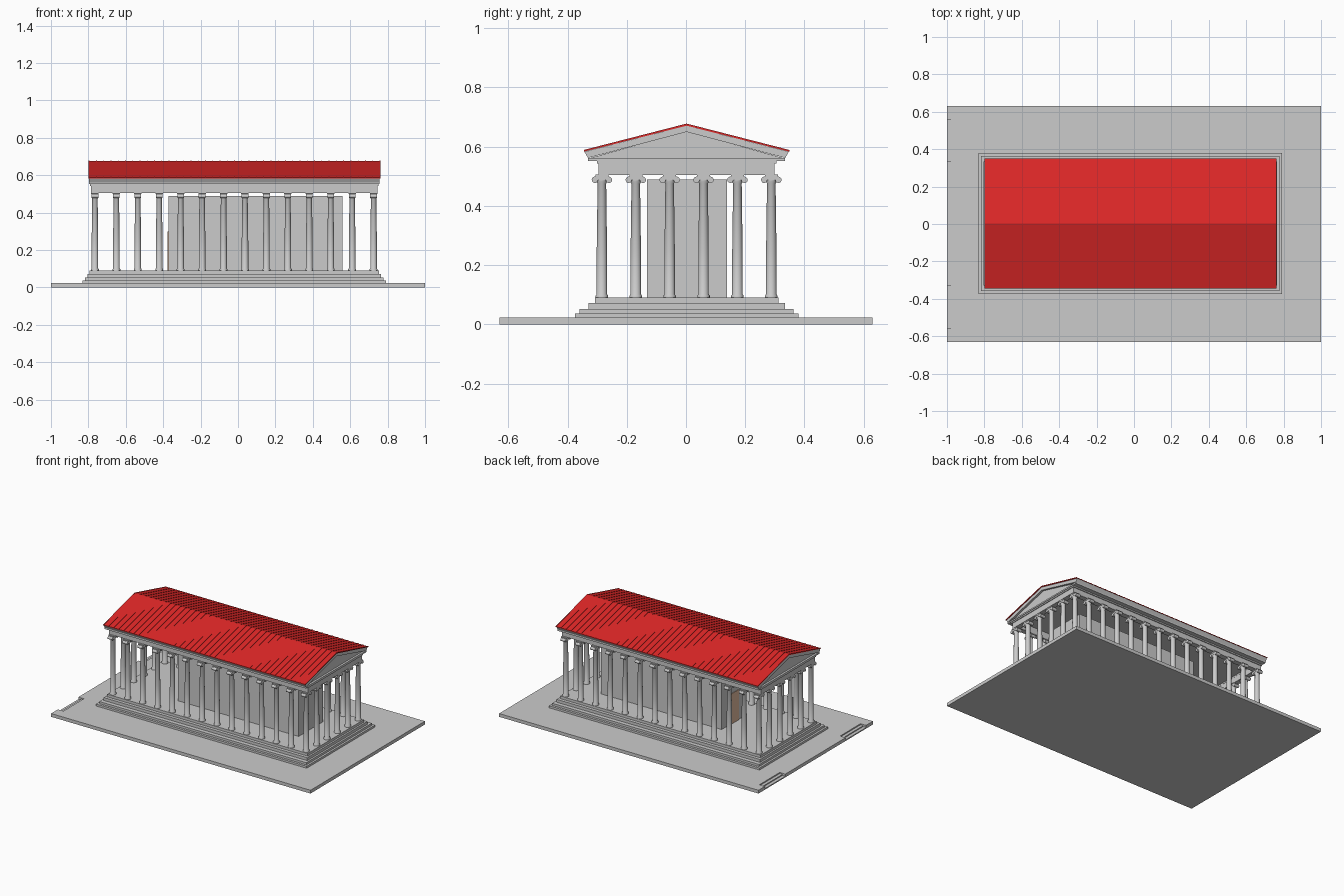
import bpy, bmesh, math
from mathutils import Matrix

if "Cube" in bpy.data.objects:
    bpy.data.objects.remove(bpy.data.objects["Cube"])

RED = bpy.data.materials.new("roof_red")
RED.diffuse_color = (0.72, 0.02, 0.02, 1)
RED.use_nodes = True
RED.node_tree.nodes["Principled BSDF"].inputs["Base Color"].default_value = RED.diffuse_color
TAN = bpy.data.materials.new("door_tan")
TAN.diffuse_color = (0.75, 0.5, 0.35, 1)
TAN.use_nodes = True
TAN.node_tree.nodes["Principled BSDF"].inputs["Base Color"].default_value = TAN.diffuse_color
CX, CY = -0.02, 0.002          # temple centre on the plate


def finish(name, bm, mat=None, smooth=False):
    bmesh.ops.recalc_face_normals(bm, faces=bm.faces)
    me = bpy.data.meshes.new(name)
    bm.to_mesh(me)
    bm.free()
    ob = bpy.data.objects.new(name, me)
    bpy.context.collection.objects.link(ob)
    if mat:
        me.materials.append(mat)
    if smooth:
        bpy.context.view_layer.objects.active = ob
        ob.select_set(True)
        bpy.ops.object.shade_smooth_by_angle(angle=math.radians(40))
        ob.select_set(False)
    return ob


def add_box(bm, x0, x1, y0, y1, z0, z1):
    m = Matrix.Translation(((x0 + x1) / 2, (y0 + y1) / 2, (z0 + z1) / 2))
    bmesh.ops.create_cube(bm, size=1, matrix=m @ Matrix.Diagonal((x1 - x0, y1 - y0, z1 - z0, 1)))


def boxes(name, dims, mat=None):
    bm = bmesh.new()
    for d in dims:
        add_box(bm, *d)
    return finish(name, bm, mat)


def add_prism(bm, profile, x0, x1):
    """Extrude a (y, z) profile along x."""
    a = [bm.verts.new((x0, y + CY, z)) for y, z in profile]
    b = [bm.verts.new((x1, y + CY, z)) for y, z in profile]
    bm.faces.new(a)
    bm.faces.new(b[::-1])
    n = len(a)
    for i in range(n):
        bm.faces.new((a[i], b[i], b[(i + 1) % n], a[(i + 1) % n]))


def prism(name, profile, x0, x1, mat=None):
    bm = bmesh.new()
    add_prism(bm, profile, x0, x1)
    return finish(name, bm, mat)


def ring(name, hx, hy, w, z0, z1):
    """Rectangular frame of beams around the temple."""
    return boxes(name, [
        (CX - hx, CX + hx, CY - hy, CY - hy + w, z0, z1),
        (CX - hx, CX + hx, CY + hy - w, CY + hy, z0, z1),
        (CX - hx, CX - hx + w, CY - hy + w, CY + hy - w, z0, z1),
        (CX + hx - w, CX + hx, CY - hy + w, CY + hy - w, z0, z1)])


# ground plate with two stepped notches on the left edge
slots = [(-0.555, -0.33), (0.335, 0.56)]
plate = [(-0.957, 1, -0.63, 0.63, 0, 0.023)]
for a, b in [(-0.63, -0.555), (-0.33, 0.335), (0.56, 0.63)]:
    plate.append((-1, -0.957, a, b, 0, 0.023))
boxes("ground_plate", plate)
boxes("entry_steps", [(x0, x1, a, b, 0, z) for a, b in slots
                      for x0, x1, z in ((-1, -0.978, 0.008), (-0.978, -0.957, 0.015))])

# stepped platform
levels = [(0.812, 0.377, 0.023, 0.037), (0.798, 0.361, 0.037, 0.052),
          (0.785, 0.332, 0.052, 0.072), (0.773, 0.31, 0.072, 0.09)]
boxes("platform_steps", [(CX - hx, CX + hx, CY - hy, CY + hy, z0, z1)
                         for hx, hy, z0, z1 in levels])

# inner chamber and door
boxes("inner_chamber", [(-0.372, 0.56, -0.132, 0.138, 0.09, 0.49)])
boxes("chamber_door", [(-0.376, -0.37, -0.045, 0.05, 0.09, 0.30)], TAN)


# columns: turned shaft with scroll capital
def add_column(bm, x, y):
    prof = [(0.021, 0.09), (0.021, 0.097), (0.0175, 0.102), (0.0175, 0.25),
            (0.0145, 0.475), (0.018, 0.482), (0.018, 0.488)]
    n = 16
    rows = [[bm.verts.new((x + r * math.cos(2 * math.pi * i / n),
                           y + r * math.sin(2 * math.pi * i / n), z)) for i in range(n)]
            for r, z in prof]
    for lo, hi in zip(rows, rows[1:]):
        for i in range(n):
            j = (i + 1) % n
            bm.faces.new((lo[i], lo[j], hi[j], hi[i]))
    bm.faces.new(rows[0][::-1])
    bm.faces.new(rows[-1])
    for s in (-1, 1):          # scrolls
        m = Matrix.Translation((x, y + s * 0.024, 0.488)) @ Matrix.Rotation(math.pi / 2, 4, 'Y')
        bmesh.ops.create_cone(bm, cap_ends=True, segments=14, radius1=0.0105,
                              radius2=0.0105, depth=0.036, matrix=m)
    add_box(bm, x - 0.018, x + 0.018, y - 0.026, y + 0.026, 0.488, 0.499)
    add_box(bm, x - 0.02, x + 0.02, y - 0.022, y + 0.022, 0.499, 0.506)


NX, NY = 14, 6
xs = [-0.765 + i * 1.49 / (NX - 1) for i in range(NX)]
ys = [-0.284 + i * 0.572 / (NY - 1) for i in range(NY)]
bm = bmesh.new()
for i, x in enumerate(xs):
    for j, y in enumerate(ys):
        if i in (0, NX - 1) or j in (0, NY - 1):
            add_column(bm, x, y)
finish("columns", bm, smooth=True)

# beams carried by the columns, ceiling and cornice
ring("lower_beam", 0.767, 0.297, 0.036, 0.505, 0.543)
ring("upper_beam", 0.772, 0.303, 0.042, 0.543, 0.552)
boxes("cornice", [(CX - 0.776, CX + 0.776, CY - 0.333, CY + 0.333, 0.552, 0.562)])

# gable walls and overhanging sloped cornice
prism("gable_block", [(-0.325, 0.562), (0.325, 0.562), (0, 0.652)], CX - 0.762, CX + 0.762)
prism("sloped_cornice", [(-0.333, 0.562), (-0.345, 0.583), (0, 0.671), (0.345, 0.583),
                         (0.333, 0.562), (0, 0.65)], CX - 0.776, CX + 0.776)

# red roof sheet with raised seams
prism("roof", [(-0.347, 0.583), (-0.347, 0.587), (0, 0.676), (0.347, 0.587),
               (0.347, 0.583), (0, 0.671)], CX - 0.778, CX + 0.781, RED)
bm = bmesh.new()
for i in range(41):
    x = CX - 0.776 + i * 1.555 / 40
    add_prism(bm, [(-0.347, 0.587), (-0.347, 0.589), (0, 0.678), (0.347, 0.589),
                   (0.347, 0.587), (0, 0.676)], x - 0.002, x + 0.002)
finish("roof_seams", bm, RED)
